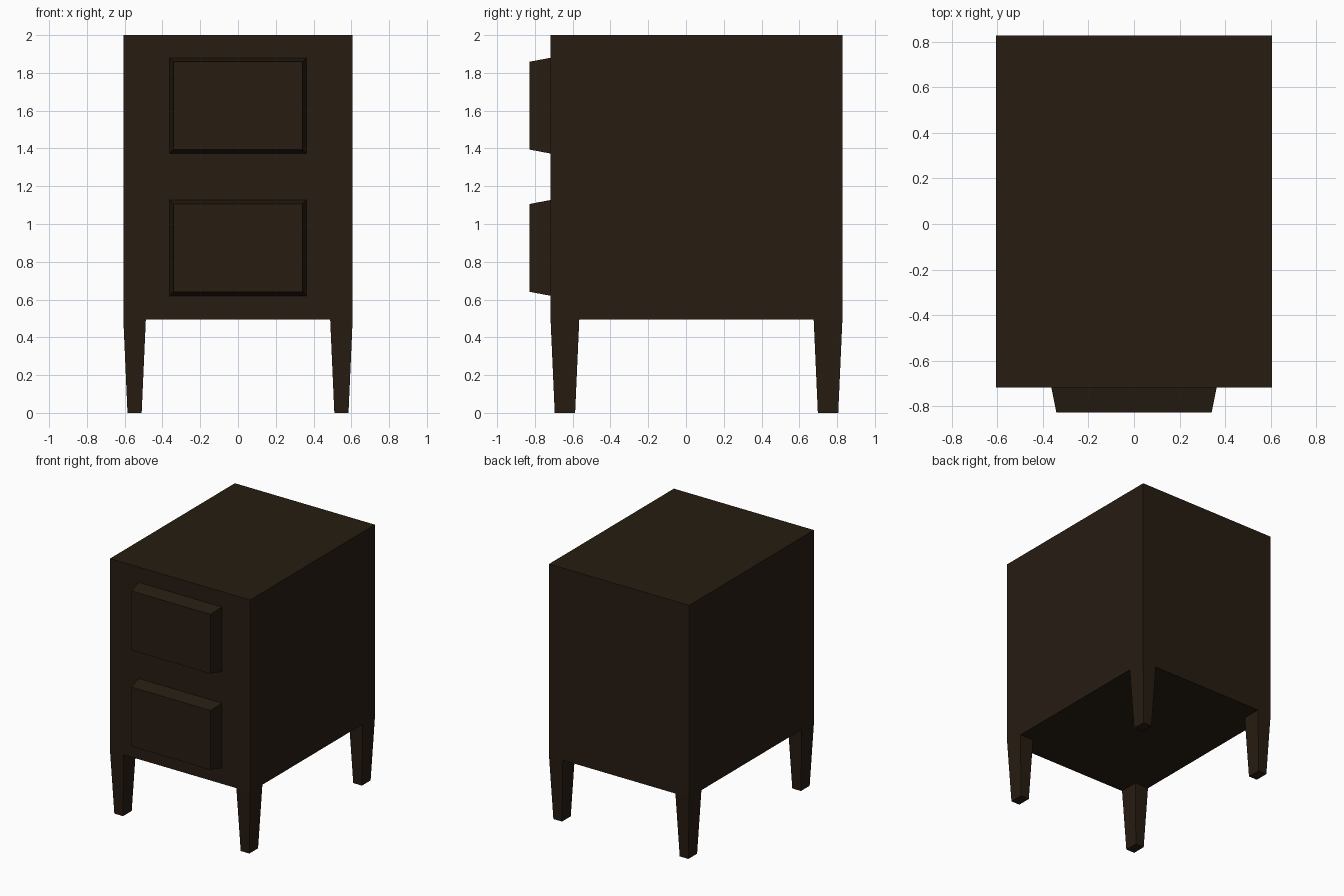
import bpy, bmesh

if "Cube" in bpy.data.objects:
    bpy.data.objects.remove(bpy.data.objects["Cube"])

wood = bpy.data.materials.new("dark_wood")
wood.diffuse_color = (0.02, 0.012, 0.006, 1)
wood.use_nodes = True
wood.node_tree.nodes["Principled BSDF"].inputs["Base Color"].default_value = wood.diffuse_color


def frustum(name, start, end):
    """Join two rectangles, each given as four corner points in order."""
    bm = bmesh.new()
    a = [bm.verts.new(p) for p in start]
    b = [bm.verts.new(p) for p in end]
    bm.faces.new(a)
    bm.faces.new(b)
    for i in range(4):
        j = (i + 1) % 4
        bm.faces.new((a[i], a[j], b[j], b[i]))
    bmesh.ops.recalc_face_normals(bm, faces=bm.faces)
    mesh = bpy.data.meshes.new(name)
    bm.to_mesh(mesh)
    bm.free()
    mesh.materials.append(wood)
    obj = bpy.data.objects.new(name, mesh)
    bpy.context.collection.objects.link(obj)
    return obj


def flat_rect(x0, x1, y0, y1, z):
    return [(x0, y0, z), (x1, y0, z), (x1, y1, z), (x0, y1, z)]


def upright_rect(hx, z0, z1, y):
    return [(-hx, y, z0), (hx, y, z0), (hx, y, z1), (-hx, y, z1)]


W, FRONT, BACK = 0.607, -0.717, 0.828
BASE, TOP = 0.495, 2.0

# Cabinet body
frustum("cabinet_body", flat_rect(-W, W, FRONT, BACK, BASE),
        flat_rect(-W, W, FRONT, BACK, TOP))

# Raised drawer fronts with tapered sides
for name, z0, z1 in (("upper_drawer", 1.373, 1.88), ("lower_drawer", 0.62, 1.127)):
    frustum(name, upright_rect(0.363, z0, z1, FRONT),
            upright_rect(0.341, z0 + 0.021, z1 - 0.021, -0.828))

# Tapered legs in each corner
LX, LY, T = 0.119, 0.152, 0.022
for side, s in (("left", -1), ("right", 1)):
    for end, y0 in (("front", FRONT), ("back", BACK - LY)):
        x0, x1 = sorted((s * W, s * (W - LX)))
        frustum(f"{end}_{side}_leg", flat_rect(x0, x1, y0, y0 + LY, BASE),
                flat_rect(x0 + T, x1 - T, y0 + T, y0 + LY - T, 0))
